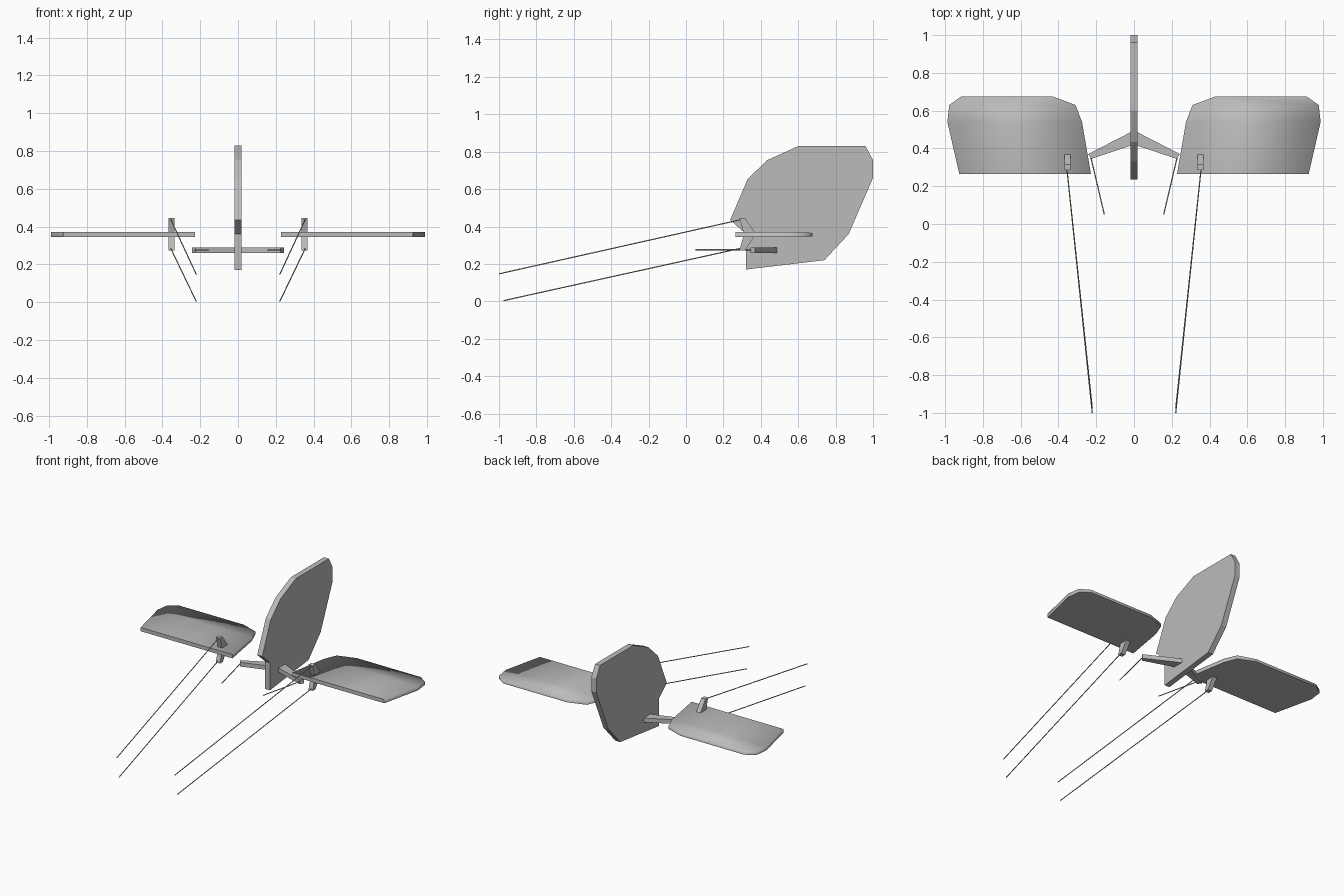
import bpy, bmesh
from mathutils import Vector

if "Cube" in bpy.data.objects:
    bpy.data.objects.remove(bpy.data.objects["Cube"])

grey = bpy.data.materials.new("plain grey")
grey.diffuse_color = (0.5, 0.5, 0.5, 1)
grey.use_nodes = True
grey.node_tree.nodes["Principled BSDF"].inputs["Base Color"].default_value = grey.diffuse_color


def finish(name, bm):
    bmesh.ops.recalc_face_normals(bm, faces=bm.faces[:])
    me = bpy.data.meshes.new(name)
    bm.to_mesh(me)
    bm.free()
    me.materials.append(grey)
    ob = bpy.data.objects.new(name, me)
    bpy.context.collection.objects.link(ob)
    return ob


def prism(name, pts, offset):
    """Extrude a closed outline of 3D points along offset."""
    bm = bmesh.new()
    face = bm.faces.new([bm.verts.new(p) for p in pts])
    out = bmesh.ops.extrude_face_region(bm, geom=[face])
    moved = [v for v in out["geom"] if isinstance(v, bmesh.types.BMVert)]
    bmesh.ops.translate(bm, verts=moved, vec=offset)
    return finish(name, bm)


def rod(name, a, b, r=0.003):
    """Thin cable between two points."""
    a, b = Vector(a), Vector(b)
    bm = bmesh.new()
    bmesh.ops.create_cone(bm, cap_ends=True, segments=8, radius1=r, radius2=r,
                          depth=(b - a).length)
    q = (b - a).to_track_quat('Z', 'Y')
    for v in bm.verts:
        v.co = q @ v.co + (a + b) / 2
    for f in bm.faces:
        f.smooth = len(f.verts) == 4
    for e in bm.edges:
        e.smooth = all(len(f.verts) == 4 for f in e.link_faces)
    return finish(name, bm)


# Elevator stations from hinge to trailing edge: y, inner x, outer x, bottom z, top z
STATIONS = [(0.265, 0.228, 0.925, 0.345, 0.371),
            (0.54, 0.275, 0.988, 0.345, 0.371),
            (0.63, 0.31, 0.978, 0.346, 0.369),
            (0.675, 0.43, 0.915, 0.348, 0.366)]


def elevator(name, s):
    bm = bmesh.new()
    rings = [[bm.verts.new(p) for p in ((s * xi, y, zb), (s * xo, y, zb),
                                        (s * xo, y, zt), (s * xi, y, zt))]
             for y, xi, xo, zb, zt in STATIONS]
    flat = [bm.faces.new(rings[0])]
    bm.faces.new(rings[-1])
    for a, b in zip(rings, rings[1:]):
        for i in range(4):
            j = (i + 1) % 4
            f = bm.faces.new((a[i], a[j], b[j], b[i]))
            if i == 0:
                flat.append(f)
    # soft upper skin and rim, crisp hinge face and underside
    for f in bm.faces:
        f.smooth = f not in flat
    for f in flat:
        for e in f.edges:
            e.smooth = False
    return finish(name, bm)


# Rudder with a slanted balance notch at the front
outline = [(0.32, 0.17), (0.74, 0.22), (0.87, 0.36), (1.0, 0.66), (1.0, 0.755),
           (0.96, 0.83), (0.60, 0.83), (0.435, 0.755), (0.33, 0.655),
           (0.236, 0.435), (0.32, 0.36)]
prism("rudder", [(-0.019, y, z) for y, z in outline], (0.038, 0, 0))

# Swept control arm through the rudder
half = [(0.243, 0.37), (0.226, 0.345)]
arm = [(0, 0.495), *half, (0, 0.42)] + [(-x, y) for x, y in reversed(half)]
prism("rudder_arm", [(x, y, 0.259) for x, y in arm], (0, 0, 0.029))

# Chevron horn profile (y, z)
HORN = [(0.285, 0.445), (0.315, 0.445), (0.375, 0.36), (0.315, 0.273),
        (0.285, 0.273), (0.31, 0.36)]

for side, s in (("left", -1), ("right", 1)):
    elevator(side + "_elevator", s)
    prism(side + "_elevator_horn", [(s * 0.352 - 0.016, y, z) for y, z in HORN],
          (0.032, 0, 0))
    # Control cables
    rod(side + "_upper_cable", (s * 0.355, 0.29, 0.436), (s * 0.221, -1, 0.147))
    rod(side + "_lower_cable", (s * 0.355, 0.29, 0.283), (s * 0.221, -0.975, 0.004))
    rod(side + "_rudder_cable", (s * 0.23, 0.36, 0.276), (s * 0.157, 0.05, 0.276))
